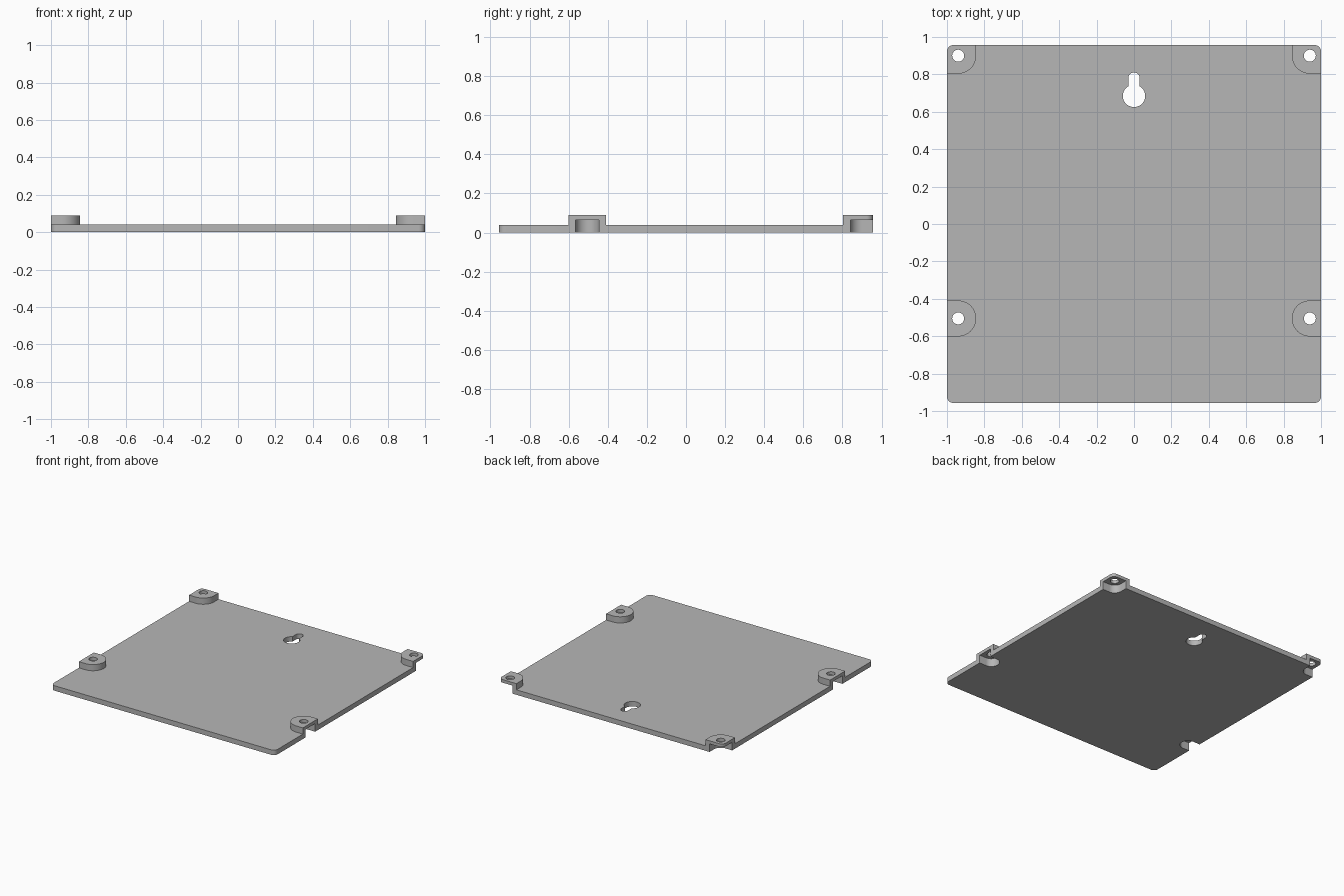
import bpy
import bmesh
from math import pi, cos, sin, radians

if "Cube" in bpy.data.objects:
    bpy.data.objects.remove(bpy.data.objects["Cube"], do_unlink=True)

HALF_X, HALF_Y = 1.0, 0.957
PLATE, TOP, RECESS = 0.04, 0.09, 0.065
BOSS_X = 0.94
BOSS_R, RECESS_R, HOLE_R = 0.096, 0.06, 0.032
REAR_Y, FRONT_Y = 0.9, -0.505
OUT = 0.3  # overshoot past the plate edge

grey = bpy.data.materials.new("plain grey")
grey.use_nodes = True
colour = (0.47, 0.47, 0.47, 1)
grey.diffuse_color = colour
grey.node_tree.nodes["Principled BSDF"].inputs["Base Color"].default_value = colour


def arc(cx, cy, r, start, end, steps=16):
    """Points along an arc, angles in degrees."""
    angles = [radians(start + (end - start) * i / steps) for i in range(steps + 1)]
    return [(cx + r * cos(a), cy + r * sin(a)) for a in angles]


def prism(name, outline, z0, z1):
    """Extrude a counter-clockwise outline from z0 to z1."""
    bm = bmesh.new()
    base = bm.faces.new([bm.verts.new((x, y, z0)) for x, y in outline])
    moved = bmesh.ops.extrude_face_region(bm, geom=[base])["geom"]
    verts = [v for v in moved if isinstance(v, bmesh.types.BMVert)]
    bmesh.ops.translate(bm, verts=verts, vec=(0, 0, z1 - z0))
    bmesh.ops.recalc_face_normals(bm, faces=bm.faces)
    mesh = bpy.data.meshes.new(name)
    bm.to_mesh(mesh)
    bm.free()
    mesh.materials.append(grey)
    obj = bpy.data.objects.new(name, mesh)
    bpy.context.collection.objects.link(obj)
    return obj


def cut(target, cutter):
    """Subtract the cutter from the target and discard it."""
    cutter.hide_render = True
    mod = target.modifiers.new("cut", "BOOLEAN")
    mod.operation, mod.solver, mod.object = "DIFFERENCE", "EXACT", cutter
    bpy.context.view_layer.objects.active = target
    bpy.ops.object.modifier_apply(modifier=mod.name)
    bpy.data.objects.remove(cutter, do_unlink=True)


def tab(side, y, r, rear):
    """Rounded tab outline that runs out past the plate edge."""
    edge = HALF_X + OUT
    if rear:
        pts = [(edge, HALF_Y + OUT), (BOSS_X - r, HALF_Y + OUT)]
        pts += arc(BOSS_X, y, r, 180, 270) + [(edge, y - r)]
    else:
        pts = [(edge, y + r)] + arc(BOSS_X, y, r, 90, 270, 32) + [(edge, y - r)]
    return [(side * px, py) for px, py in pts][::side]


# Rounded block, as tall as the bosses
corner = 0.035
cx, cy = HALF_X - corner, HALF_Y - corner
outline = []
for sx, sy, start in ((1, 1, 0), (-1, 1, 90), (-1, -1, 180), (1, -1, 270)):
    outline += arc(sx * cx, sy * cy, corner, start, start + 90, 8)
plate = prism("mounting_plate", outline, 0, TOP)

mounts = [(s, y, rear) for s in (1, -1) for y, rear in ((REAR_Y, True), (FRONT_Y, False))]

# Clear everything above the plate except the four bosses
w = HALF_X + OUT / 2
clearing = prism("clearing", [(-w, -w), (w, -w), (w, w), (-w, w)], PLATE, 0.2)
for side, y, rear in mounts:
    cut(clearing, prism("boss_shape", tab(side, y, BOSS_R, rear), -0.1, 0.4))
cut(plate, clearing)

# Open recess under each boss and a screw hole through it
for side, y, rear in mounts:
    cut(plate, prism("recess", tab(side, y, RECESS_R, rear), -0.1, RECESS))
    cut(plate, prism("screw_hole", arc(side * BOSS_X, y, HOLE_R, 0, 360, 32)[:-1], -0.2, 0.3))

# Keyhole hanging slot
keyhole = arc(0, 0.685, 0.06, 120, 420, 32) + arc(0, 0.78, 0.03, 0, 180)
cut(plate, prism("keyhole", keyhole, -0.1, 0.2))

# Smooth curved walls, keep the edges sharp
bpy.ops.object.select_all(action="DESELECT")
plate.select_set(True)
bpy.context.view_layer.objects.active = plate
bpy.ops.object.shade_smooth_by_angle(angle=pi / 6)
